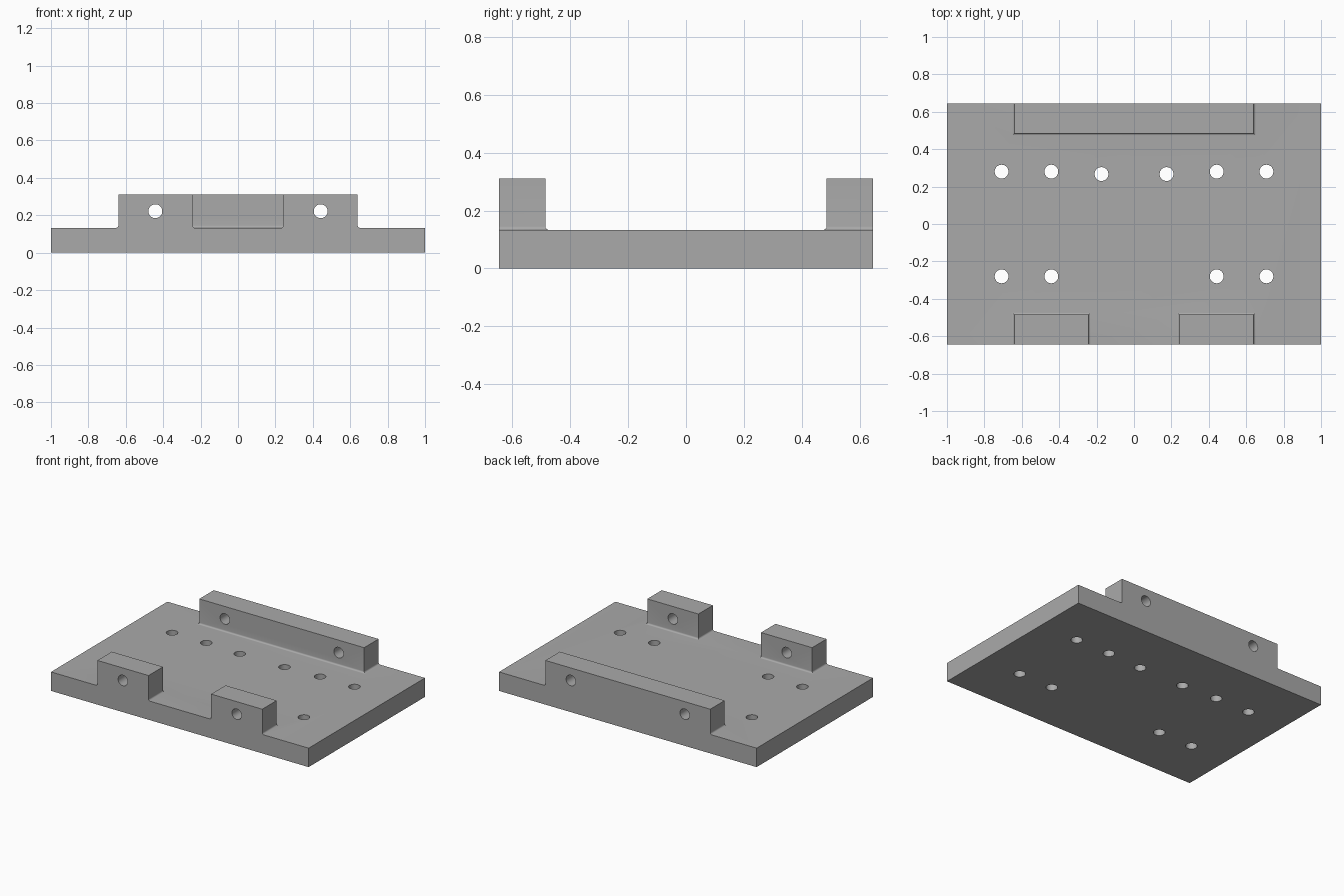
import bpy, bmesh, math
from mathutils import Matrix

if "Cube" in bpy.data.objects:
    bpy.data.objects.remove(bpy.data.objects["Cube"])

HALF_Y = 0.645      # half depth of the plate
TOP = 0.133         # plate thickness
BLOCK_TOP = 0.31
INNER = 0.485       # inner face of the upright blocks
FILLET = 0.012
HOLE_R = 0.037

grey = bpy.data.materials.new("plain grey")
grey.use_nodes = True
COLOUR = (0.4, 0.4, 0.4, 1)
grey.diffuse_color = COLOUR
grey.node_tree.nodes["Principled BSDF"].inputs["Base Color"].default_value = COLOUR


def finish(name, bm):
    bmesh.ops.recalc_face_normals(bm, faces=bm.faces)
    mesh = bpy.data.meshes.new(name)
    bm.to_mesh(mesh)
    bm.free()
    mesh.materials.append(grey)
    obj = bpy.data.objects.new(name, mesh)
    bpy.context.collection.objects.link(obj)
    return obj


def block(name, x0, x1, side):
    """Upright block flush with the plate edge, flared by a fillet at its foot."""
    levels = [(TOP - 0.03, FILLET)]
    for i in range(7):
        a = math.pi / 2 * i / 6
        levels.append((TOP + FILLET * (1 - math.cos(a)), FILLET * (1 - math.sin(a))))
    levels.append((BLOCK_TOP, 0))
    bm = bmesh.new()
    rings = []
    for z, grow in levels:
        a, b = x0 - grow, x1 + grow
        inner, outer = side * (INNER - grow), side * HALF_Y
        rings.append([bm.verts.new((x, y, z)) for x, y in
                      ((a, inner), (b, inner), (b, outer), (a, outer))])
    for low, high in zip(rings, rings[1:]):
        for i in range(4):
            j = (i + 1) % 4
            bm.faces.new((low[i], low[j], high[j], high[i]))
    bm.faces.new(rings[0])
    bm.faces.new(rings[-1])
    return finish(name, bm)


def drill(name, x, y, z, depth, sideways=False):
    bm = bmesh.new()
    bmesh.ops.create_cone(bm, cap_ends=True, segments=48, radius1=HOLE_R,
                          radius2=HOLE_R, depth=depth)
    if sideways:
        bm.transform(Matrix.Rotation(math.pi / 2, 4, "X"))
    bm.transform(Matrix.Translation((x, y, z)))
    return finish(name, bm)


def combine(target, tool, operation):
    mod = target.modifiers.new(operation.lower(), "BOOLEAN")
    mod.operation = operation
    mod.solver = "EXACT"
    mod.object = tool
    bpy.context.view_layer.objects.active = target
    bpy.ops.object.modifier_apply(modifier=mod.name)
    bpy.data.objects.remove(tool)


# Base plate
bm = bmesh.new()
bmesh.ops.create_cube(bm, size=1)
bm.transform(Matrix.Translation((0, 0, TOP / 2)) @ Matrix.Diagonal((2, 2 * HALF_Y, TOP, 1)))
plate = finish("mounting_plate", bm)

# Upright blocks: one long at the back, two short at the front
combine(plate, block("back_rail", -0.64, 0.64, 1), "UNION")
combine(plate, block("front_left_block", 0.243, 0.64, -1), "UNION")
combine(plate, block("front_right_block", -0.64, -0.243, -1), "UNION")

# Vertical holes through the plate, and cross holes through the blocks
for s in (-1, 1):
    for x, y in ((0.708, 0.28), (0.442, 0.28), (0.708, -0.28), (0.442, -0.28), (0.174, 0.267)):
        combine(plate, drill("plate_drill", s * x, y, TOP / 2, 0.5), "DIFFERENCE")
    combine(plate, drill("cross_drill", s * 0.442, 0, 0.222, 2, True), "DIFFERENCE")

# Smooth the bores and fillets, keep the edges crisp
bpy.ops.object.select_all(action="DESELECT")
plate.select_set(True)
bpy.context.view_layer.objects.active = plate
bpy.ops.object.shade_smooth_by_angle(angle=math.radians(30))
